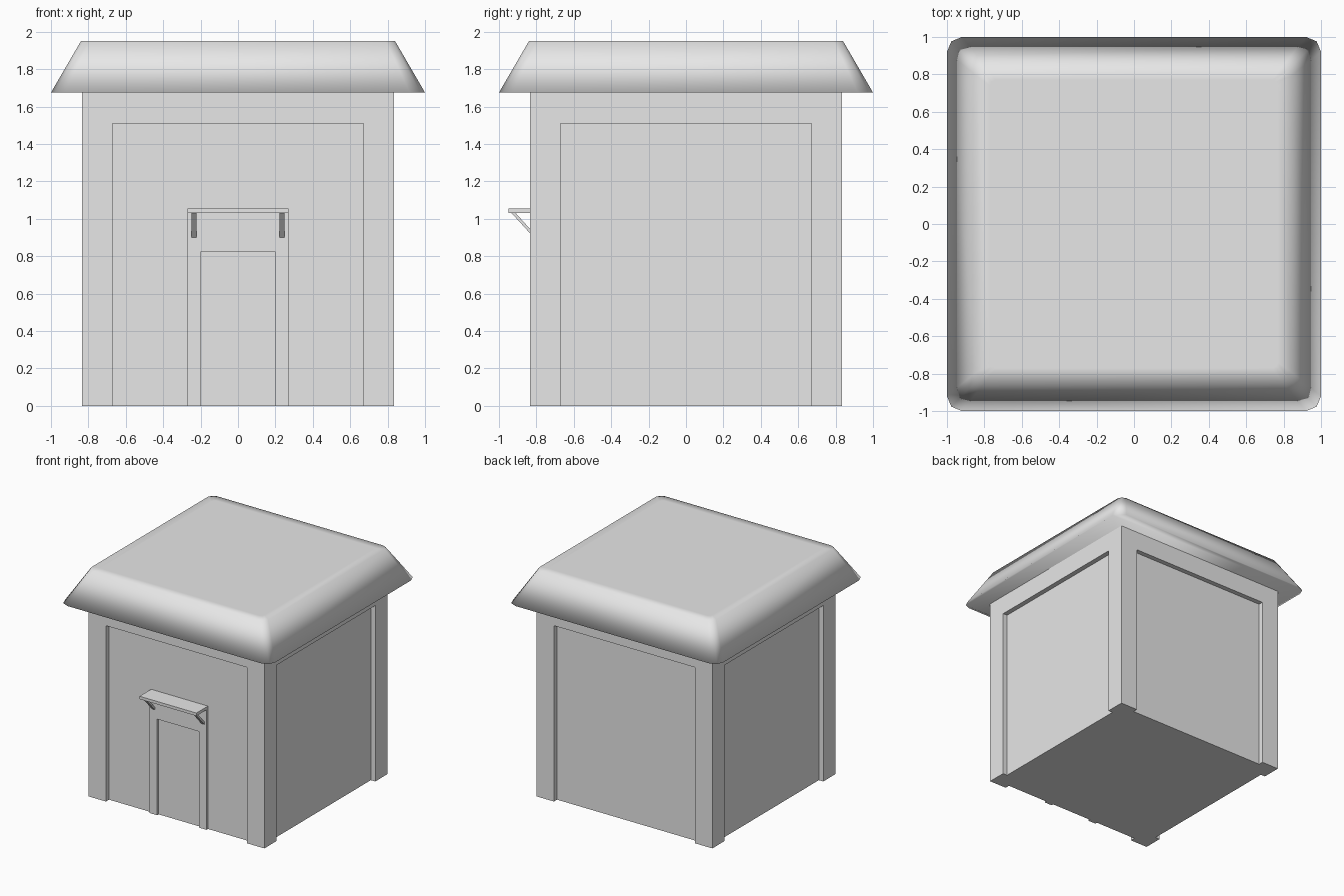
import bpy, bmesh, math
from mathutils import Vector

cube = bpy.data.objects.get("Cube")
if cube:
    bpy.data.objects.remove(cube, do_unlink=True)

grey = bpy.data.materials.new("plain_grey")
grey.use_nodes = True
colour = (0.8, 0.8, 0.8, 1)
grey.diffuse_color = colour
grey.node_tree.nodes["Principled BSDF"].inputs["Base Color"].default_value = colour


def finish(name, bm):
    """Turn a bmesh into a named grey object."""
    bmesh.ops.recalc_face_normals(bm, faces=bm.faces)
    mesh = bpy.data.meshes.new(name)
    bm.to_mesh(mesh)
    bm.free()
    mesh.materials.append(grey)
    obj = bpy.data.objects.new(name, mesh)
    bpy.context.collection.objects.link(obj)
    return obj


def add_box(bm, x0, x1, y0, y1, z0, z1):
    verts = bmesh.ops.create_cube(bm, size=1)["verts"]
    low, high = Vector((x0, y0, z0)), Vector((x1, y1, z1))
    for v in verts:
        v.co = (low + high) / 2 + v.co * (high - low)


WALL, INNER, PANEL = 0.835, 0.793, 0.67   # outer face, recessed face, panel half width
PANEL_TOP, EAVES, ROOF_TOP = 1.51, 1.675, 1.95
HIDDEN_TOP = EAVES + 0.1

# Recessed wall panels
bm = bmesh.new()
add_box(bm, -INNER, INNER, -INNER, INNER, 0, HIDDEN_TOP - 0.02)
finish("wall_panels", bm)

# Corner posts and the beams between them
bm = bmesh.new()
for sx in (-1, 1):
    xs = sorted((sx * PANEL, sx * WALL))
    for sy in (-1, 1):
        add_box(bm, *xs, *sorted((sy * PANEL, sy * WALL)), 0, HIDDEN_TOP)
    add_box(bm, *xs, -PANEL, PANEL, PANEL_TOP, HIDDEN_TOP)
    add_box(bm, -PANEL, PANEL, *xs, PANEL_TOP, HIDDEN_TOP)
finish("wall_frame", bm)

# Roof: rounded square rings, sloping out to the eaves
bm = bmesh.new()


def ring(half, radius, z):
    verts = []
    for corner in range(4):
        mid = math.pi / 4 + corner * math.pi / 2
        cx = math.copysign(half - radius, math.cos(mid))
        cy = math.copysign(half - radius, math.sin(mid))
        for step in (-1, 0, 1):
            a = mid + step * math.pi / 4
            verts.append(bm.verts.new((cx + radius * math.cos(a), cy + radius * math.sin(a), z)))
    return verts


rings = [ring(1.0, 0.08, EAVES), ring(0.84, 0.05, ROOF_TOP), ring(0.77, 0.03, ROOF_TOP)]
for low, high in zip(rings, rings[1:]):
    for i in range(len(low)):
        j = (i + 1) % len(low)
        bm.faces.new((low[i], low[j], high[j], high[i]))
bm.faces.new(rings[0][::-1])
bm.faces.new(rings[-1])
roof = finish("roof", bm)
for p in roof.data.polygons:
    p.use_smooth = True

# Door surround
FRAME_FRONT, FRAME_HALF, DOOR_HALF = -0.813, 0.27, 0.198
DOOR_TOP, SHELF_Z = 0.825, 1.03
bm = bmesh.new()
for s in (-1, 1):
    add_box(bm, *sorted((s * DOOR_HALF, s * FRAME_HALF)), FRAME_FRONT, -INNER, 0, SHELF_Z)
add_box(bm, -DOOR_HALF, DOOR_HALF, FRAME_FRONT, -INNER, DOOR_TOP, SHELF_Z)
finish("door_frame", bm)

# Flat canopy over the door
bm = bmesh.new()
add_box(bm, -FRAME_HALF, FRAME_HALF, -0.95, -INNER, SHELF_Z, SHELF_Z + 0.025)
finish("door_canopy", bm)

# Slanted canopy brackets
for side, s in (("right", -1), ("left", 1)):
    bm = bmesh.new()
    profile = [(-0.932, SHELF_Z), (-0.91, SHELF_Z), (FRAME_FRONT, 0.923), (FRAME_FRONT, 0.9)]
    face = bm.faces.new([bm.verts.new((s * 0.235 - 0.014, y, z)) for y, z in profile])
    side_face = bmesh.ops.extrude_face_region(bm, geom=[face])["geom"]
    moved = [v for v in side_face if isinstance(v, bmesh.types.BMVert)]
    bmesh.ops.translate(bm, verts=moved, vec=(0.028, 0, 0))
    finish("canopy_bracket_" + side, bm)
